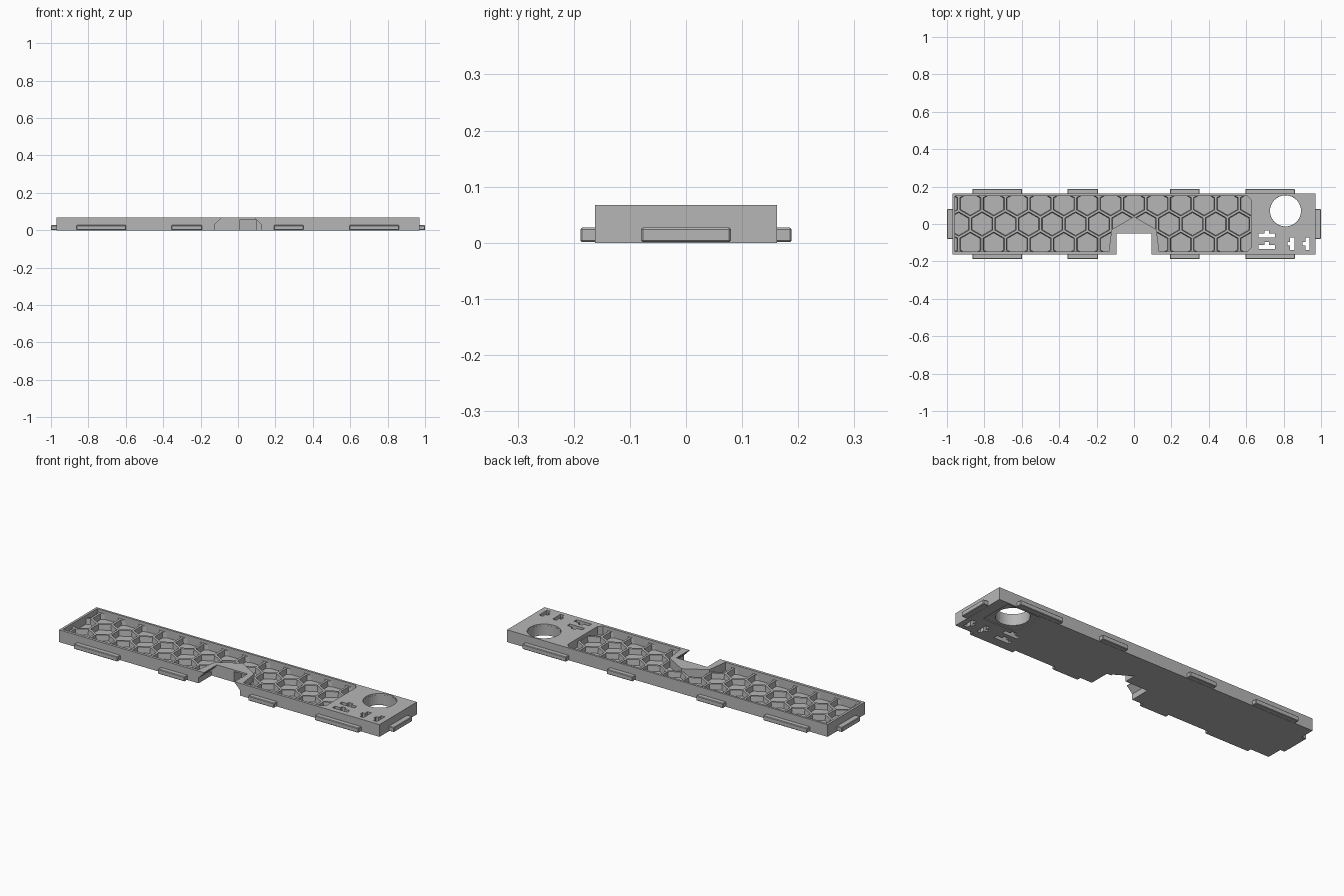
import bpy, bmesh, math
from mathutils import Matrix

cube = bpy.data.objects.get("Cube")
if cube:
    bpy.data.objects.remove(cube)

grey = bpy.data.materials.new("plain_grey")
grey.use_nodes = True
grey.diffuse_color = (0.47, 0.47, 0.47, 1)
grey.node_tree.nodes["Principled BSDF"].inputs["Base Color"].default_value = grey.diffuse_color

TOP, FLOOR, RIB_TOP = 0.067, 0.02, 0.05
PITCH = 0.125


def rect(x0, x1, y0, y1):
    return [(x0, y0), (x1, y0), (x1, y1), (x0, y1)]


def ring(cx, cy, r, n, turn=0):
    return [(cx + r * math.cos(math.tau * i / n + turn),
             cy + r * math.sin(math.tau * i / n + turn)) for i in range(n)]


def add_prism(bm, pts, z0, z1, base=1.0):
    """Extrude an outline from z0 to z1; base scales the lower outline."""
    cx = sum(p[0] for p in pts) / len(pts)
    cy = sum(p[1] for p in pts) / len(pts)
    low = [bm.verts.new((cx + (x - cx) * base, cy + (y - cy) * base, z0)) for x, y in pts]
    high = [bm.verts.new((x, y, z1)) for x, y in pts]
    bm.faces.new(low[::-1])
    bm.faces.new(high)
    for i in range(len(pts)):
        j = (i + 1) % len(pts)
        bm.faces.new((low[i], low[j], high[j], high[i]))


def make(name, bm):
    bmesh.ops.recalc_face_normals(bm, faces=bm.faces)
    mesh = bpy.data.meshes.new(name)
    bm.to_mesh(mesh)
    bm.free()
    mesh.materials.append(grey)
    obj = bpy.data.objects.new(name, mesh)
    bpy.context.collection.objects.link(obj)
    return obj


def prism(name, pts, z0, z1, base=1.0):
    bm = bmesh.new()
    add_prism(bm, pts, z0, z1, base)
    return make(name, bm)


def cut(obj, cutter):
    """Subtract the cutter, bake the result and discard the cutter."""
    mod = obj.modifiers.new("cut", "BOOLEAN")
    mod.operation, mod.solver, mod.object = "DIFFERENCE", "EXACT", cutter
    cutter.hide_render = True
    deps = bpy.context.evaluated_depsgraph_get()
    mesh = bpy.data.meshes.new_from_object(obj.evaluated_get(deps))
    obj.modifiers.clear()
    obj.data = mesh
    bpy.data.objects.remove(cutter)


# Main plate with the open tray
body = prism("plate", rect(-0.97, 0.97, -0.162, 0.162), 0, TOP)
tray = [(-0.957, -0.147), (-0.135, -0.147), (-0.12, -0.03), (0, 0.04), (0.12, -0.03),
        (0.135, -0.147), (0.605, -0.147), (0.625, -0.127), (0.625, 0.13),
        (0.605, 0.15), (-0.957, 0.15)]
cut(body, prism("tray_cutter", tray, FLOOR, 0.2))

# Front notch, wider at the bottom, with an undercut recess behind it
half = [(0.093, 0.2), (0.093, 0.063), (0.125, 0.03), (0.125, -0.1)]
profile = half + [(-x, z) for x, z in reversed(half)]
bm = bmesh.new()
add_prism(bm, profile, 0.05, 0.3)
bm.transform(Matrix.Rotation(math.pi / 2, 4, "X"))
cut(body, make("notch_cutter", bm))
cut(body, prism("recess_cutter", [(0.01, -0.06), (0.1, -0.06), (0.1, -0.04), (0.01, 0.015)],
                -0.1, 0.058))

# Round hole with a shallow square seat underneath
cut(body, prism("hole_cutter", ring(0.81, 0.07, 0.083, 48), -0.1, 0.2))
cut(body, prism("hole_lip_cutter", ring(0.81, 0.07, 0.09, 48), TOP - 0.008, 0.2, 0.93))
cut(body, prism("seat_cutter", rect(0.71, 0.91, -0.03, 0.152), -0.1, 0.005))

# T-shaped through slots: two lying, two standing
tee = [(-0.045, -0.011), (0.045, -0.011), (0.045, 0.011), (0.013, 0.011),
       (0.013, 0.026), (-0.013, 0.026), (-0.013, 0.011), (-0.045, 0.011)]
bm = bmesh.new()
for cy in (-0.062, -0.122):
    add_prism(bm, [(0.71 + x, cy + y) for x, y in tee], -0.1, 0.2)
for cx in (0.846, 0.928):
    add_prism(bm, [(cx - y, -0.105 + x * 0.75) for x, y in tee], -0.1, 0.2)
cut(body, make("slot_cutter", bm))

# Honeycomb ribs inside the tray, cells slightly tapered
ribs = prism("honeycomb_ribs", tray, FLOOR - 0.004, RIB_TOP)
bm = bmesh.new()
radius = (PITCH - 0.01) / math.sqrt(3)
for row in (-1, 0, 1):
    shift = PITCH / 2 if row == 0 else 0
    for col in range(-9, 7):
        cell = ring(col * PITCH + shift, row * PITCH * 0.866, radius, 6, math.pi / 6)
        add_prism(bm, cell, FLOOR - 0.01, RIB_TOP + 0.01, 0.9)
cut(ribs, make("cell_cutter", bm))


# Locating tabs on all four edges
def tab(name, x0, x1, y0, y1):
    obj = prism(name, rect(x0, x1, y0, y1), 0.001, 0.027)
    bev = obj.modifiers.new("soft_edge", "BEVEL")
    bev.width, bev.segments = 0.003, 1


for side, s in (("front", -1), ("back", 1)):
    for i, (x0, x1) in enumerate([(-0.863, -0.598), (-0.355, -0.192),
                                  (0.192, 0.35), (0.595, 0.86)]):
        tab(f"{side}_tab_{i + 1}", x0, x1, *sorted((s * 0.155, s * 0.188)))
for side, s in (("right", -1), ("left", 1)):
    tab(f"{side}_end_tab", *sorted((s * 0.96, s)), -0.08, 0.08)
